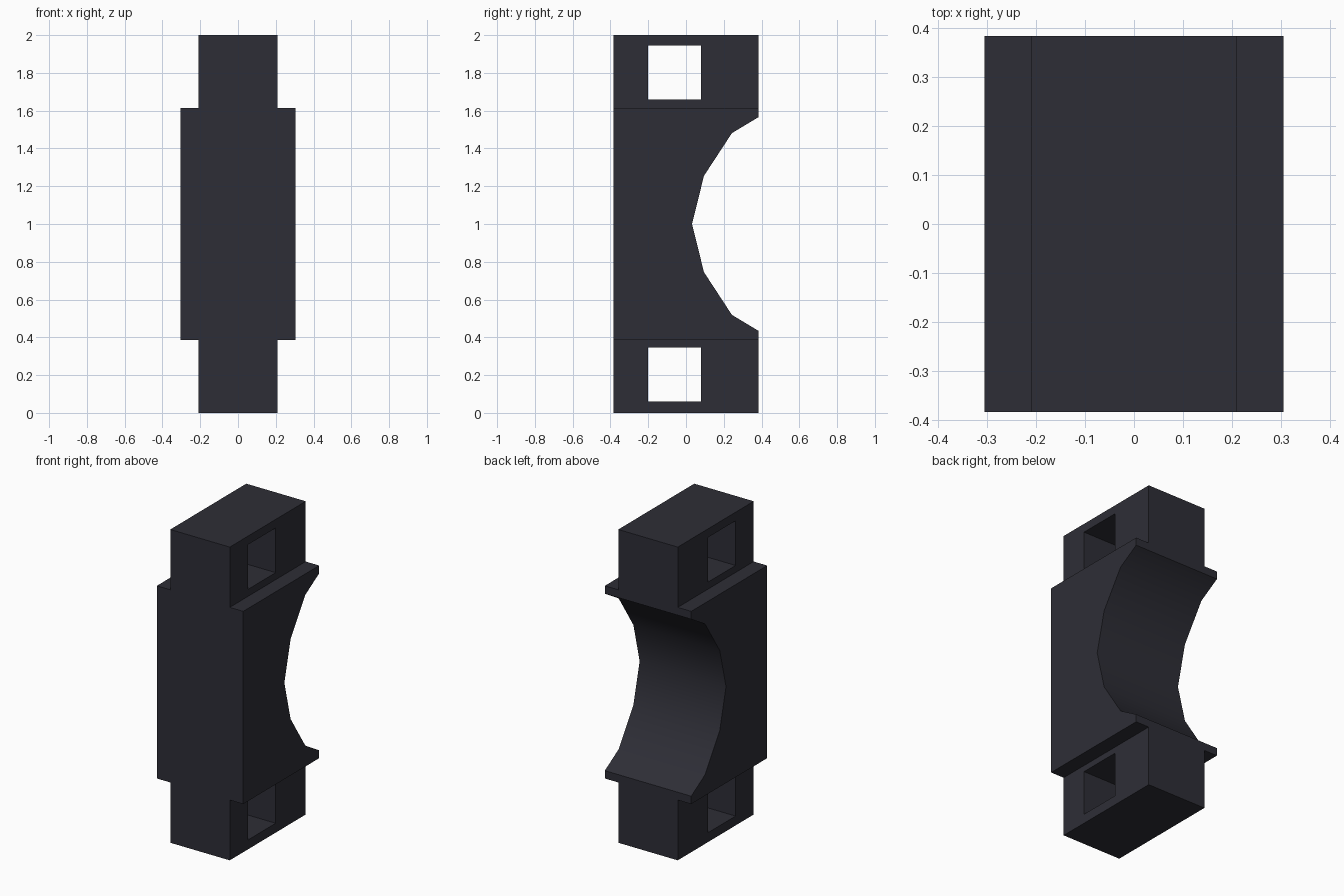
import bpy, bmesh, math

if "Cube" in bpy.data.objects:
    bpy.data.objects.remove(bpy.data.objects["Cube"])

HALF_Y = 0.383    # half depth shared by every part
BODY_X = 0.305    # half width of the cradle body
LUG_X = 0.21      # half width of the end lugs
STEP = 0.385      # height of each lug

mat = bpy.data.materials.new("dark_slate")
mat.diffuse_color = (0.027, 0.027, 0.037, 1.0)
mat.use_nodes = True
mat.node_tree.nodes["Principled BSDF"].inputs["Base Color"].default_value = mat.diffuse_color


def finish(name, bm):
    bmesh.ops.recalc_face_normals(bm, faces=bm.faces[:])
    mesh = bpy.data.meshes.new(name)
    bm.to_mesh(mesh)
    bm.free()
    mesh.materials.append(mat)
    obj = bpy.data.objects.new(name, mesh)
    bpy.context.collection.objects.link(obj)
    return obj


def rect(y0, y1, z0, z1):
    return [(y0, z0), (y1, z0), (y1, z1), (y0, z1)]


def prism(name, profile, half_x):
    """Extrude a (y, z) outline along x."""
    bm = bmesh.new()
    face = bm.faces.new([bm.verts.new((-half_x, y, z)) for y, z in profile])
    ext = bmesh.ops.extrude_face_region(bm, geom=[face], use_keep_orig=True)
    moved = [g for g in ext["geom"] if isinstance(g, bmesh.types.BMVert)]
    bmesh.ops.translate(bm, verts=moved, vec=(2 * half_x, 0, 0))
    return finish(name, bm)


def frame(name, outer, inner, half_x):
    """Rectangular block with a rectangular window through it along x."""
    bm = bmesh.new()
    loops = [[bm.verts.new((x, y, z)) for y, z in loop]
             for x, loop in ((-half_x, outer), (half_x, outer),
                             (half_x, inner), (-half_x, inner))]
    for a, b in zip(loops, loops[1:] + loops[:1]):
        for i in range(4):
            j = (i + 1) % 4
            bm.faces.new((a[i], a[j], b[j], b[i]))
    return finish(name, bm)


# Cradle body: block with a faceted concave scoop in the back
arc = [(HALF_Y, 0.565), (0.243, 0.481), (0.095, 0.255)]
scoop = ([(y, 1 - d) for y, d in arc] + [(0.032, 1.0)]
         + [(y, 1 + d) for y, d in reversed(arc)])
outline = ([(-HALF_Y, STEP), (HALF_Y, STEP)] + scoop
           + [(HALF_Y, 2 - STEP), (-HALF_Y, 2 - STEP)])
body = prism("cradle_body", outline, BODY_X)

# Smooth the scoop only, keeping hard edges sharp
bpy.ops.object.select_all(action="DESELECT")
body.select_set(True)
bpy.context.view_layer.objects.active = body
bpy.ops.object.shade_smooth_by_angle(angle=math.radians(35))

# End lugs with strap windows
for name, z0, z1, w0 in (("lower_lug", 0.0, STEP, 0.06),
                         ("upper_lug", 2 - STEP, 2.0, 1.66)):
    frame(name, rect(-HALF_Y, HALF_Y, z0, z1),
          rect(-0.2, 0.08, w0, w0 + 0.285), LUG_X)
